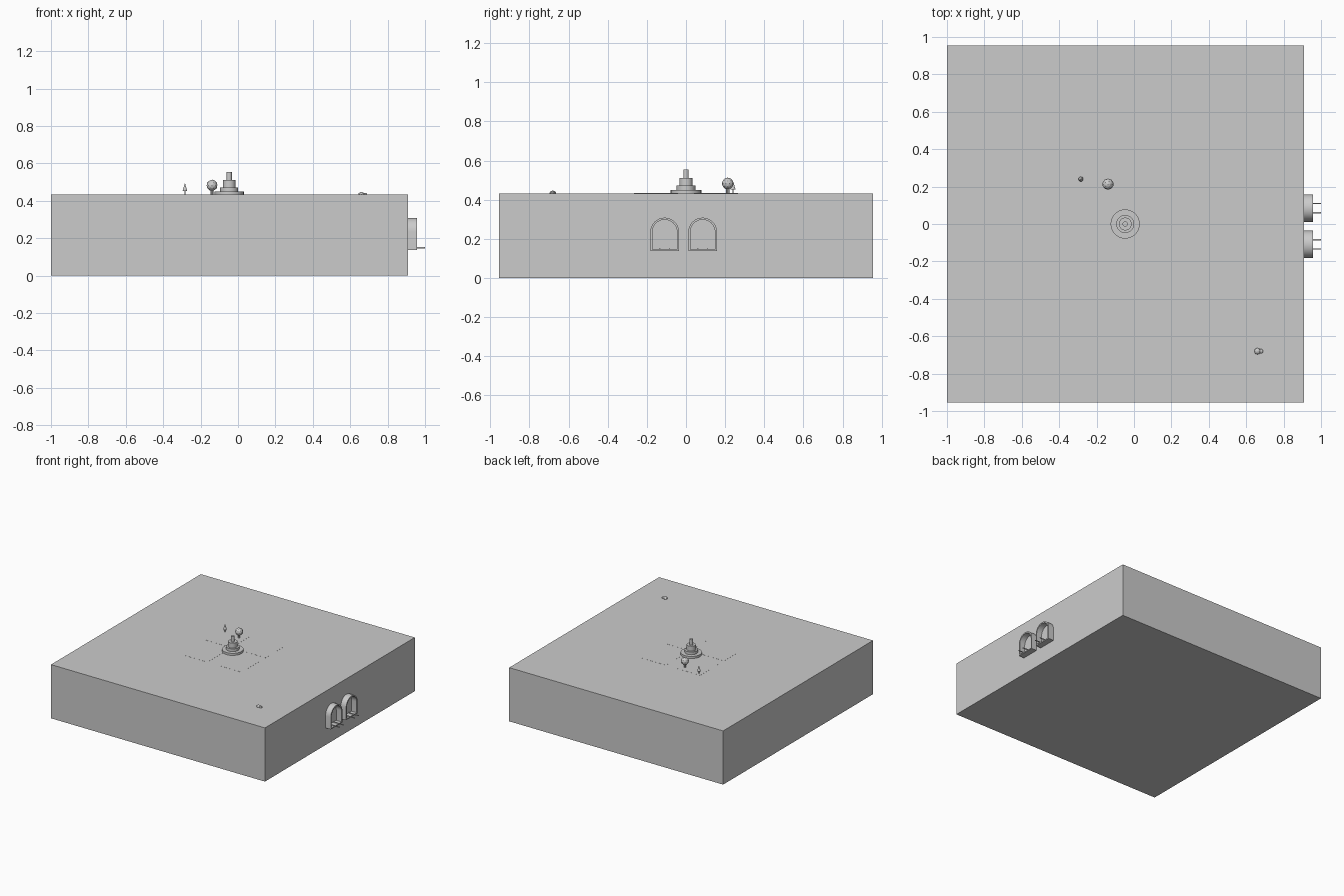
import bpy, bmesh, math

if "Cube" in bpy.data.objects:
    bpy.data.objects.remove(bpy.data.objects["Cube"])

TOP = 0.433          # height of the ground slab
CX = -0.047          # centre of the garden


def finish(obj, name, smooth=False):
    obj.name = name
    if smooth:
        bpy.ops.object.shade_smooth_by_angle(angle=math.radians(35))
    return obj


def box(name, x0, x1, y0, y1, z0, z1):
    bpy.ops.mesh.primitive_cube_add(size=1, location=((x0 + x1) / 2, (y0 + y1) / 2, (z0 + z1) / 2))
    o = bpy.context.object
    o.scale = (x1 - x0, y1 - y0, z1 - z0)
    return finish(o, name)


def cone(name, x, y, z0, z1, r0, r1, sides=32):
    bpy.ops.mesh.primitive_cone_add(vertices=sides, radius1=r0, radius2=r1, depth=z1 - z0,
                                    location=(x, y, (z0 + z1) / 2))
    return finish(bpy.context.object, name, sides > 16)


def ball(name, x, y, z, r, squash=1.0):
    bpy.ops.mesh.primitive_ico_sphere_add(subdivisions=2, radius=r, location=(x, y, z))
    o = bpy.context.object
    o.scale.z = squash
    return finish(o, name)


def arch_outline(r, bottom, spring, steps=16):
    pts = [(-r, bottom), (r, bottom)]
    pts += [(r * math.cos(math.pi * i / steps), spring + r * math.sin(math.pi * i / steps))
            for i in range(steps + 1)]
    return pts


def portal(name, yc):
    # Hollow arch frame swept along x
    bm = bmesh.new()
    loops = []
    for x in (0.909, 0.956):
        for pts in (arch_outline(0.0735, 0.138, 0.235), arch_outline(0.063, 0.147, 0.235)):
            loops.append([bm.verts.new((x, yc + y, z)) for y, z in pts])
    n = len(loops[0])
    for a, b in ((0, 1), (1, 3), (3, 2), (2, 0)):
        for i in range(n):
            j = (i + 1) % n
            bm.faces.new((loops[a][i], loops[a][j], loops[b][j], loops[b][i]))
    bmesh.ops.remove_doubles(bm, verts=bm.verts, dist=1e-6)
    bmesh.ops.recalc_face_normals(bm, faces=bm.faces)
    mesh = bpy.data.meshes.new(name)
    bm.to_mesh(mesh)
    bm.free()
    o = bpy.data.objects.new(name, mesh)
    bpy.context.collection.objects.link(o)
    bpy.context.view_layer.objects.active = o
    bpy.ops.object.select_all(action='DESELECT')
    o.select_set(True)
    finish(o, name, True)


# Ground slab
box("ground_slab", -1.0, 0.909, -0.955, 0.955, 0, TOP)

# Four thin garden beds around the crossing paths
for sx in (-1, 1):
    for sy in (-1, 1):
        xs = sorted((CX + sx * 0.04, CX + sx * 0.265))
        ys = sorted((sy * 0.04, sy * 0.265))
        box("garden_bed", *xs, *ys, TOP - 0.004, TOP + 0.0006)

# Stepped monument
for r, z0, z1 in ((0.078, TOP, 0.45), (0.048, 0.45, 0.472), (0.034, 0.472, 0.512), (0.014, 0.512, 0.555)):
    cone("monument_tier", CX, 0, z0, z1, r, r)

# Round tree and small pointed tree
cone("round_tree_trunk", -0.139, 0.213, TOP, 0.46, 0.008, 0.008, 8)
ball("round_tree_crown", -0.139, 0.213, 0.483, 0.03)
cone("pointed_tree_trunk", -0.284, 0.24, TOP, 0.455, 0.003, 0.003, 8)
cone("pointed_tree_crown", -0.284, 0.24, 0.453, 0.496, 0.013, 0.0, 10)

# Pair of rocks
ball("large_rock", 0.66, -0.68, 0.434, 0.017, 0.75)
ball("small_rock", 0.679, -0.68, 0.434, 0.012, 0.7)

# Tunnel portals with rails
for yc in (0.085, -0.109):
    portal("tunnel_portal", yc)
    for dy in (-0.025, 0.025):
        box("rail", 0.909, 1.0, yc + dy - 0.003, yc + dy + 0.003, 0.146, 0.152)
